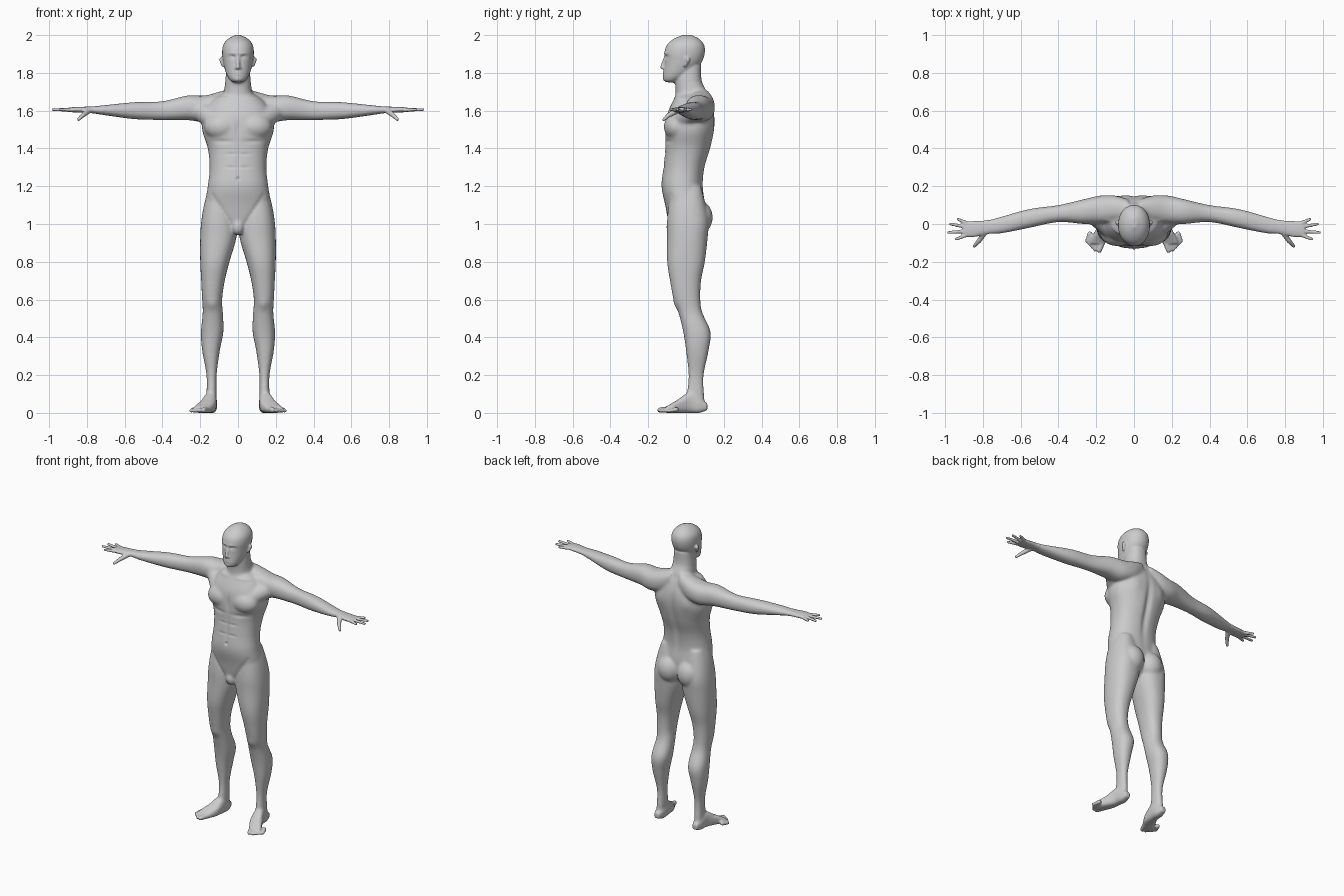
import bpy
import bmesh
from math import cos, sin, pi, exp
from mathutils import Matrix, Vector

cube = bpy.data.objects.get("Cube")
if cube:
    bpy.data.objects.remove(cube)

ARM_LEVEL = 1.6
FRONT, BACK = -1, 1
bm = bmesh.new()


def spline(rows, steps=5):
    """Catmull-Rom interpolation between the given rows of values."""
    result = []
    last = len(rows) - 1
    for i in range(last):
        before, start = rows[max(i - 1, 0)], rows[i]
        end, after = rows[i + 1], rows[min(i + 2, last)]
        for k in range(steps):
            t = k / steps
            result.append([
                b + t * ((c - a) + t * ((2 * a - 5 * b + 4 * c - d)
                                        + t * (3 * (b - c) + d - a))) / 2
                for a, b, c, d in zip(before, start, end, after)])
    result.append(rows[last])
    return result


def loft(axis, rows, sides=40, power=2.3):
    """Closed skin through rounded sections: position, then min and max of both other axes."""
    rings = []
    for position, *limits in spline(rows):
        left, right, bottom, top = limits
        ring = []
        for k in range(sides):
            angle = 2 * pi * k / sides
            point = []
            for value, low, high in ((cos(angle), left, right), (sin(angle), bottom, top)):
                bulge = abs(value) ** (2 / power)
                bulge = bulge if value > 0 else -bulge
                point.append((low + high) / 2 + bulge * (high - low) / 2)
            point.insert(axis, position)
            ring.append(bm.verts.new(point))
        rings.append(ring)
    for lower, upper in zip(rings, rings[1:]):
        for k in range(sides):
            following = (k + 1) % sides
            bm.faces.new((lower[k], lower[following], upper[following], upper[k]))
    bm.faces.new(rings[0])
    bm.faces.new(rings[-1])


def centred(rows):
    """Turn half widths into sections symmetric about the middle."""
    return [(height, -half, half, front, back) for height, half, front, back in rows]


def ball(centre, radii, segments=24):
    matrix = Matrix.Translation(centre) @ Matrix.Diagonal((*radii, 1))
    bmesh.ops.create_uvsphere(bm, u_segments=segments, v_segments=segments // 2,
                              radius=1, matrix=matrix)


def limb(start, end, start_radius, end_radius, count=14):
    """Tapered round-ended rod."""
    start, end = Vector(start), Vector(end)
    for k in range(count):
        t = k / (count - 1)
        radius = start_radius + (end_radius - start_radius) * t
        ball(start.lerp(end, t), (radius, radius, radius), segments=16)


# Torso: height, half width, front, back
loft(2, centred([
    (.95, .03, -.06, .05), (1, .12, -.09, .09), (1.1, .17, -.11, .1),
    (1.2, .16, -.13, .09), (1.3, .15, -.12, .1), (1.4, .16, -.11, .13),
    (1.5, .19, -.11, .15), (1.58, .18, -.1, .15), (1.65, .14, -.07, .13),
    (1.69, .08, -.05, .11)]))

# Neck and head
loft(2, centred([
    (1.62, .09, -.06, .13), (1.7, .075, -.055, .11),
    (1.76, .067, -.057, .083), (1.84, .06, -.05, .08)]))
loft(2, centred([
    (1.75, .03, -.11, -.06), (1.775, .052, -.12, 0), (1.81, .067, -.117, .045),
    (1.86, .079, -.113, .085), (1.91, .084, -.114, .1), (1.95, .077, -.1, .095),
    (1.98, .053, -.065, .07), (2, .015, -.02, .03)]), power=2.1)

# Nose and ear
limb((0, -.11, 1.88), (0, -.126, 1.83), start_radius=.009, end_radius=.011)
ball((.009, -.117, 1.825), (.009, .01, .008))
limb((.086, .008, 1.87), (.08, -.004, 1.84), start_radius=.014, end_radius=.009)

# Arm from shoulder muscle to palm: reach, front, back, depth below and rise above its level
loft(0, [(reach, front, back, ARM_LEVEL - below, ARM_LEVEL + above)
         for reach, front, back, below, above in (
             (.03, .03, .13, 0, .12), (.1, .01, .15, .04, .1),
             (.18, 0, .15, .06, .08), (.27, 0, .13, .05, .08),
             (.4, .01, .1, .05, .05), (.55, -.02, .08, .045, .045),
             (.7, -.05, .04, .025, .03), (.78, -.055, .02, .013, .022),
             (.85, -.07, .015, .01, .02), (.9, -.067, .013, .007, .016))])

# Fingers and thumb
for i, (reach, side) in enumerate(((.94, -.08), (.98, -.045), (.97, 0), (.93, .025))):
    limb((.885, .021 * i - .058, ARM_LEVEL + .004), (reach, side, ARM_LEVEL + .006),
         start_radius=.0115, end_radius=.0085)
knuckle = (.82, -.09, ARM_LEVEL - .023)
limb((.79, -.045, ARM_LEVEL), knuckle, start_radius=.016, end_radius=.013)
limb(knuckle, (.845, -.118, ARM_LEVEL - .047), start_radius=.013, end_radius=.009)

# Chest muscle, its tie to the shoulder, buttock and groin
ball((.085, -.05, 1.515), (.095, .068, .072))
limb((.1, -.05, 1.535), (.2, .045, ARM_LEVEL), start_radius=.052, end_radius=.055)
ball((.073, .068, 1.035), (.078, .074, .09))
ball((0, -.07, .985), (.035, .035, .045))

# Leg: height, inner, outer, front, back
loft(2, [
    (1.2, .05, .15, -.07, .08), (1.12, .02, .176, -.09, .1),
    (1.02, .01, .194, -.1, .12), (.93, .008, .2, -.1, .115),
    (.8, .045, .2, -.1, .1), (.7, .07, .195, -.085, .08), (.6, .084, .19, -.066, .076),
    (.53, .08, .187, -.04, .087), (.43, .077, .196, -.015, .13),
    (.33, .096, .19, 0, .12), (.2, .113, .167, .013, .094),
    (.1, .114, .167, .004, .096), (.04, .12, .17, 0, .1)])

# Foot: depth, inner, outer, bottom, top
loft(1, [
    (.113, .125, .16, .015, .05), (.07, .112, .172, 0, .08), (.02, .112, .18, 0, .11),
    (-.04, .12, .207, 0, .073), (-.08, .14, .23, 0, .048), (-.105, .155, .236, 0, .034)],
    power=2.8)

# Toes
limb((.167, -.09, .018), (.183, -.139, .015), start_radius=.018, end_radius=.014)
for i in range(4):
    x, y = .207 + .014 * i, .015 * i - .136
    limb((x - .015, y + .04, .018), (x, y, .011), start_radius=.013, end_radius=.01)

# Merge all parts and their mirrored copies into one skin
bmesh.ops.recalc_face_normals(bm, faces=bm.faces)
parts = bpy.data.meshes.new("body_parts")
bm.to_mesh(parts)
bm.free()
body = bpy.data.objects.new("body", parts)
bpy.context.collection.objects.link(body)
mirror = body.modifiers.new("mirror", "MIRROR")
mirror.use_mirror_merge = False
remesh = body.modifiers.new("skin", "REMESH")
remesh.mode = "VOXEL"
remesh.voxel_size = .005
evaluated = body.evaluated_get(bpy.context.evaluated_depsgraph_get())
skin = bpy.data.meshes.new_from_object(evaluated)
body.modifiers.clear()
body.data = skin
bpy.data.meshes.remove(parts)

# Blend the joints, keeping the hands, feet and face crisp
bm = bmesh.new()
bm.from_mesh(skin)
joints = [v for v in bm.verts if abs(v.co.x) < .77 and .06 < v.co.z < 1.76]
for verts, passes in ((list(bm.verts), 3), (joints, 18)):
    for _ in range(passes):
        bmesh.ops.smooth_vert(bm, verts=verts, factor=.5, use_axis_x=True,
                              use_axis_y=True, use_axis_z=True)
bm.normal_update()


def press(side, x, z, width, height, amount):
    """Soft mirrored bump or dent on the skin that faces one side."""
    for v in bm.verts:
        across, up = (abs(v.co.x) - x) / width, (v.co.z - z) / height
        facing = v.normal.y * side
        if facing > 0 and abs(across) < 3 and abs(up) < 3:
            v.co += v.normal * (amount * facing * exp(-across ** 2 - up ** 2))


# Back: spine and shoulder blades
press(BACK, x=0, z=1.4, width=.022, height=.17, amount=-.013)
press(BACK, x=.1, z=1.53, width=.04, height=.05, amount=.006)
# Chest: breastbone, lower edge and collar bones
press(FRONT, x=0, z=1.5, width=.015, height=.05, amount=-.006)
press(FRONT, x=.08, z=1.437, width=.05, height=.012, amount=-.005)
press(FRONT, x=.1, z=1.665, width=.05, height=.01, amount=.007)
# Belly: centre line, navel, muscle bands and groin fold
press(FRONT, x=0, z=1.32, width=.012, height=.08, amount=-.004)
press(FRONT, x=0, z=1.24, width=.008, height=.009, amount=-.009)
for band in (1.3, 1.37):
    press(FRONT, x=.035, z=band, width=.03, height=.008, amount=-.003)
for k in range(9):
    press(FRONT, x=.035 + .0125 * k, z=1 + .019 * k, width=.012, height=.014, amount=-.003)
# Face: sockets, eyes, brows, lips, mouth and chin
press(FRONT, x=.032, z=1.884, width=.017, height=.01, amount=-.011)
press(FRONT, x=.032, z=1.882, width=.01, height=.006, amount=.006)
press(FRONT, x=.025, z=1.903, width=.025, height=.008, amount=.003)
press(FRONT, x=0, z=1.799, width=.02, height=.011, amount=.006)
press(FRONT, x=0, z=1.8, width=.022, height=.003, amount=-.005)
press(FRONT, x=0, z=1.765, width=.018, height=.012, amount=.004)
# Kneecaps
press(FRONT, x=.135, z=.575, width=.025, height=.028, amount=.005)

for face in bm.faces:
    face.smooth = True
bm.to_mesh(skin)
bm.free()

# Single plain grey
grey = bpy.data.materials.new("light grey")
grey.use_nodes = True
colour = (.6, .6, .6, 1)
grey.diffuse_color = colour
grey.node_tree.nodes["Principled BSDF"].inputs["Base Color"].default_value = colour
skin.materials.clear()
skin.materials.append(grey)
